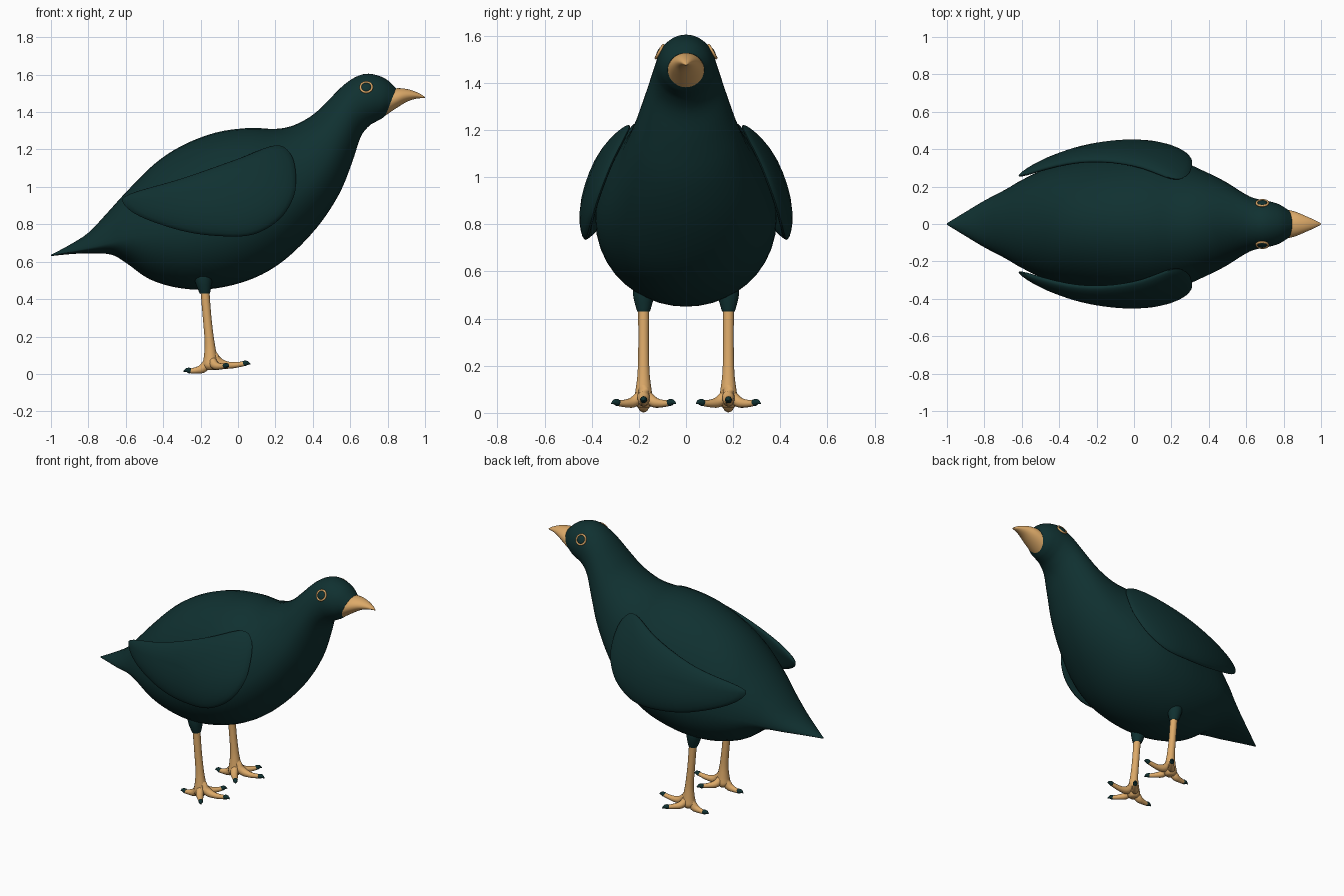
import bpy, bmesh, math
from mathutils import Vector
from mathutils.bvhtree import BVHTree

if "Cube" in bpy.data.objects:
    bpy.data.objects.remove(bpy.data.objects["Cube"])


def material(name, rgb):
    m = bpy.data.materials.new(name)
    m.diffuse_color = (*rgb, 1)
    m.use_nodes = True
    m.node_tree.nodes["Principled BSDF"].inputs["Base Color"].default_value = m.diffuse_color
    return m


GREEN = material("dark green", (0.005, 0.030, 0.030))
TAN = material("tan", (0.72, 0.40, 0.14))


def smooth_path(points, steps, closed=False):
    """Catmull-Rom interpolation of tuples of any length."""
    n, out = len(points), []
    pick = (lambda i: points[i % n]) if closed else (lambda i: points[min(max(i, 0), n - 1)])
    for i in range(n if closed else n - 1):
        quad = [pick(i + k) for k in (-1, 0, 1, 2)]
        for s in range(steps):
            t = s / steps
            out.append(tuple(0.5 * (2 * b + (c - a) * t + (2 * a - 5 * b + 4 * c - d) * t * t
                                    + (3 * b - a - 3 * c + d) * t ** 3)
                             for a, b, c, d in zip(*quad)))
    if not closed:
        out.append(tuple(points[-1]))
    return out


def loft(name, rings, mat):
    """Skin a list of equal closed rings and cap both ends."""
    bm = bmesh.new()
    rows = [[bm.verts.new(p) for p in ring] for ring in rings]
    n = len(rows[0])
    for a, b in zip(rows, rows[1:]):
        for i in range(n):
            j = (i + 1) % n
            bm.faces.new((a[i], a[j], b[j], b[i]))
    bm.faces.new(rows[0])
    bm.faces.new(rows[-1])
    bmesh.ops.recalc_face_normals(bm, faces=bm.faces)
    mesh = bpy.data.meshes.new(name)
    bm.to_mesh(mesh)
    bm.free()
    ob = bpy.data.objects.new(name, mesh)
    bpy.context.collection.objects.link(ob)
    finish(ob, mat)
    return ob


def finish(ob, mat):
    ob.data.materials.append(mat)
    bpy.ops.object.select_all(action='DESELECT')
    ob.select_set(True)
    bpy.context.view_layer.objects.active = ob
    bpy.ops.object.shade_smooth_by_angle(angle=math.radians(50))


def egg_loft(name, sections, mat, steps=4, n=40):
    """Sections: top x, top z, bottom x, bottom z, half width, height share of widest point."""
    rings = []
    for tx, tz, bx, bz, w, c in smooth_path(sections, steps):
        top, bot = Vector((tx, 0, tz)), Vector((bx, 0, bz))
        mid = bot.lerp(top, c)
        ring = []
        for k in range(n):
            a = 2 * math.pi * k / n
            s = math.sin(a)
            ring.append(mid + (top - mid if s > 0 else mid - bot) * s
                        + Vector((0, w * math.cos(a), 0)))
        rings.append(ring)
    return loft(name, rings, mat)


def tube(name, points, mat, n=14, steps=4):
    """Round tapered tube; points are x, y, z, radius."""
    path = smooth_path(points, steps)
    pos = [Vector(p[:3]) for p in path]
    rings = []
    for i, p in enumerate(path):
        d = (pos[min(i + 1, len(pos) - 1)] - pos[max(i - 1, 0)]).normalized()
        side = d.cross(Vector((0.3, 0.2, 1) if abs(d.z) < 0.8 else (0, 1, 0))).normalized()
        up = d.cross(side)
        rings.append([pos[i] + max(p[3], 0.001) * (side * math.cos(2 * math.pi * k / n)
                                                  + up * math.sin(2 * math.pi * k / n))
                      for k in range(n)])
    return loft(name, rings, mat)


# Body, neck and head in one smooth skin, from tail to beak seam
body = egg_loft("body", [
    (-1.0, .637, -1.0, .630, .004, .3),
    (-.90, .690, -.90, .640, .065, .25),
    (-.80, .755, -.80, .645, .125, .25),
    (-.70, .860, -.68, .638, .185, .28),
    (-.60, .970, -.60, .595, .235, .35),
    (-.45, 1.12, -.47, .505, .300, .40),
    (-.30, 1.22, -.30, .457, .345, .40),
    (-.12, 1.29, -.12, .457, .377, .40),
    (.06, 1.315, .08, .510, .382, .40),
    (.20, 1.31, .25, .610, .345, .40),
    (.30, 1.33, .42, .780, .285, .42),
    (.40, 1.385, .54, .960, .230, .45),
    (.48, 1.46, .61, 1.13, .185, .48),
    (.56, 1.54, .655, 1.265, .150, .48),
    (.63, 1.588, .70, 1.325, .132, .48),
    (.70, 1.605, .74, 1.350, .122, .48),
    (.785, 1.58, .768, 1.365, .105, .48),
    (.845, 1.528, .79, 1.383, .078, .5)], GREEN)

# Beak, hooked slightly downward
egg_loft("beak", [
    (.840, 1.527, .786, 1.380, .078, .5),
    (.875, 1.527, .850, 1.423, .066, .5),
    (.920, 1.519, .905, 1.456, .045, .5),
    (.965, 1.502, .955, 1.472, .024, .5),
    (.993, 1.485, .990, 1.474, .008, .5),
    (1.0, 1.477, 1.0, 1.475, .001, .5)], TAN)

# Wing outline in x and z
OUTLINE = [(.31, 1.05), (.285, 1.17), (.20, 1.222), (0, 1.15), (-.30, 1.045), (-.57, .965),
           (-.615, .915), (-.52, .84), (-.30, .765), (-.10, .737), (.08, .745), (.22, .825),
           (.295, .94)]
WING_MID = (-.05, .96)
HALF_THICK = .03


def wing_point(x, z, s, face, side):
    y = .455 - HALF_THICK - .9 * max(0, z - .8) ** 2 - (.4 if x < 0 else .5) * x * x
    y += face * HALF_THICK * math.sqrt(max(0, 1 - s ** 4))
    return (x, side * y, z)


for side, label in ((-1, "right"), (1, "left")):
    # Wing: a curved shell with a rounded rim
    edge = smooth_path(OUTLINE, 5, closed=True)
    scales = [.04, .25, .5, .7, .84, .93, .98, 1]
    layers = [(s, 1) for s in scales] + [(s, -1) for s in reversed(scales[:-1])]
    loft(label + "_wing", [[wing_point(WING_MID[0] + (x - WING_MID[0]) * s,
                                       WING_MID[1] + (z - WING_MID[1]) * s, s, face, side)
                            for x, z in edge] for s, face in layers], GREEN)

    # Feathered thigh and bare shin
    y = side * .18
    tube(label + "_thigh", [(-.19, y, .57, .03), (-.187, y, .53, .046), (-.183, y, .49, .044),
                            (-.178, y, .445, .032), (-.177, y, .43, .027)], GREEN)
    tube(label + "_shin", [(-.178, y, .46, .024), (-.165, y, .30, .023), (-.152, y, .17, .026),
                           (-.147, y, .09, .036), (-.147, y, .045, .042), (-.147, y, .022, .025)], TAN)

    # Toes with dark claws: three forward, one behind
    toes = {"front": [(-.145, 0, .12, .022), (-.10, 0, .060, .026), (-.04, 0, .046, .018),
                      (.03, 0, .054, .013)],
            "hind": [(-.15, 0, .08, .025), (-.185, 0, .032, .025), (-.22, 0, .020, .018),
                     (-.255, 0, .016, .013)],
            "inner": [(-.145, 0, .09, .022), (-.125, -.04, .048, .023), (-.095, -.075, .040, .017),
                      (-.07, -.108, .042, .013)],
            "outer": [(-.145, 0, .09, .022), (-.125, .04, .048, .023), (-.095, .075, .040, .017),
                      (-.07, .108, .042, .013)]}
    for toe, pts in toes.items():
        pts = [(px, y + side * py, pz, r) for px, py, pz, r in pts]
        tube(f"{label}_{toe}_toe", pts, TAN, n=12)
        tip = Vector(pts[-1][:3])
        d = tip - Vector(pts[-2][:3])
        d.z = 0
        d.normalize()
        claw = [(-.008, -.001, .011), (.005, .002, .015), (.02, .004, .011), (.036, -.003, .002)]
        tube(f"{label}_{toe}_claw", [(*(tip + d * a + Vector((0, 0, h))), r) for a, h, r in claw],
             GREEN, n=10)

    # Eye: tan ring around a dark eyeball, laid on the head surface
    tree = BVHTree.FromPolygons([v.co for v in body.data.vertices],
                                [p.vertices[:] for p in body.data.polygons])
    loc, normal, _, _ = tree.find_nearest(Vector((.685, side * .16, 1.56)))
    rot = normal.to_track_quat('Z', 'Y').to_euler()
    bpy.ops.mesh.primitive_torus_add(location=loc + normal * .002, rotation=rot, major_radius=.031,
                                     minor_radius=.006, major_segments=32, minor_segments=8)
    bpy.context.object.name = label + "_eye_ring"
    finish(bpy.context.object, TAN)
    bpy.ops.mesh.primitive_uv_sphere_add(segments=24, ring_count=12, radius=.028,
                                         location=loc, rotation=rot)
    bpy.context.object.name = label + "_eyeball"
    bpy.context.object.scale = (1, 1, .4)
    finish(bpy.context.object, GREEN)
